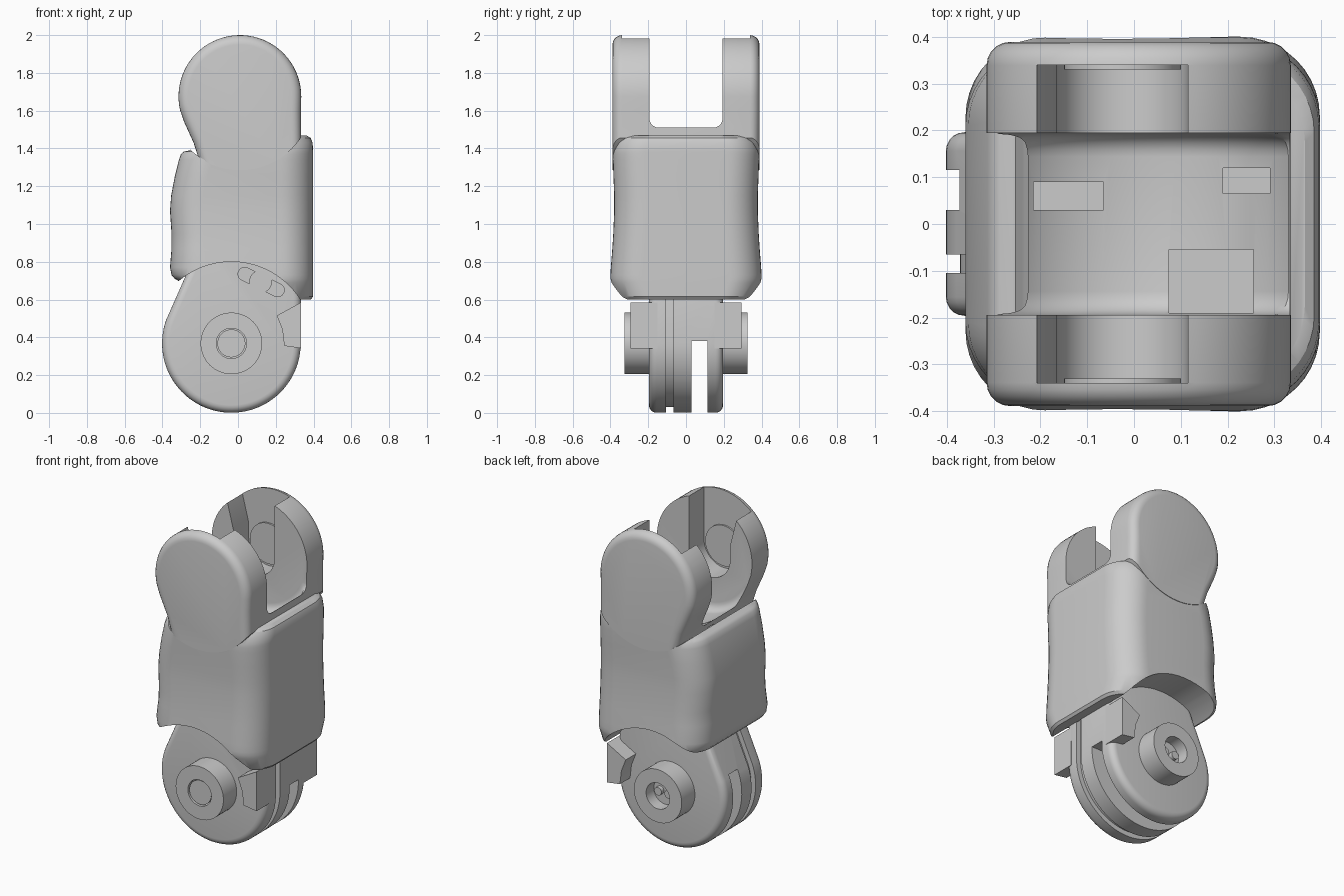
import bpy, bmesh
from math import sin, cos, radians, pi

cube = bpy.data.objects.get("Cube")
if cube:
    bpy.data.objects.remove(cube)

grey = bpy.data.materials.new("light_grey")
grey.use_nodes = True
grey.diffuse_color = (0.6, 0.6, 0.6, 1)
grey.node_tree.nodes["Principled BSDF"].inputs["Base Color"].default_value = (0.6, 0.6, 0.6, 1)

HUB = (-0.035, 0.368)   # lower joint axis (x, z)
TOP = (0.01, 1.675)     # upper joint axis (x, z)


def face_outwards(bm):
    bmesh.ops.recalc_face_normals(bm, faces=bm.faces)
    if bm.calc_volume(signed=True) < 0:
        bmesh.ops.reverse_faces(bm, faces=bm.faces)


def finish(name, bm):
    mesh = bpy.data.meshes.new(name)
    bm.to_mesh(mesh)
    bm.free()
    mesh.materials.append(grey)
    obj = bpy.data.objects.new(name, mesh)
    bpy.context.collection.objects.link(obj)
    return obj


def arc(centre, r, start, end, n=40):
    angles = [radians(start + (end - start) * i / n) for i in range(n + 1)]
    return [(centre[0] + r * cos(a), centre[1] + r * sin(a)) for a in angles]


def circle(centre, r, n=64):
    return arc(centre, r, 0, 360, n)[:-1]


def prism(name, points, y0, y1, bevel=0, caps=(0, 1)):
    """Extrude an x-z outline along y, rounding the rims of the chosen caps."""
    bm = bmesh.new()
    ends = [[bm.verts.new((x, y, z)) for x, z in points] for y in (y0, y1)]
    n = len(points)
    faces = [bm.faces.new(ends[0]), bm.faces.new(ends[1][::-1])]
    for i in range(n):
        j = (i + 1) % n
        bm.faces.new((ends[0][j], ends[0][i], ends[1][i], ends[1][j]))
    face_outwards(bm)
    if bevel:
        edges = [e for c in caps for e in faces[c].edges]
        bmesh.ops.bevel(bm, geom=edges, offset=bevel, offset_type='OFFSET', segments=5,
                        profile=0.5, affect='EDGES', clamp_overlap=False)
    return finish(name, bm)


def box(x0, x1, z0, z1):
    return [(x0, z0), (x1, z0), (x1, z1), (x0, z1)]


def boolean(obj, cutter, operation='DIFFERENCE', keep=False):
    cutter.hide_render = True
    mod = obj.modifiers.new("cut", 'BOOLEAN')
    mod.operation = operation
    mod.solver = 'EXACT'
    mod.object = cutter
    bpy.context.view_layer.objects.active = obj
    bpy.ops.object.modifier_apply(modifier=mod.name)
    if not keep:
        bpy.data.objects.remove(cutter)


# Body shell: rounded rectangles lofted upwards (z, left x, right x, half depth)
levels = [(0.60, -0.26, 0.385, 0.355), (0.615, -0.27, 0.397, 0.365), (0.69, -0.30, 0.397, 0.396),
          (0.71, -0.335, 0.397, 0.40), (0.73, -0.352, 0.397, 0.40), (0.77, -0.36, 0.397, 0.398),
          (0.87, -0.352, 0.397, 0.39), (0.95, -0.352, 0.397, 0.385), (1.07, -0.36, 0.397, 0.38),
          (1.15, -0.354, 0.397, 0.38), (1.25, -0.335, 0.397, 0.384), (1.34, -0.313, 0.397, 0.387),
          (1.37, -0.302, 0.397, 0.387), (1.383, -0.287, 0.397, 0.386), (1.389, -0.26, 0.397, 0.385),
          (1.43, -0.2, 0.395, 0.378), (1.455, -0.19, 0.385, 0.365), (1.468, -0.18, 0.365, 0.345)]
bm = bmesh.new()
rings = []
for z, left, right, depth in levels:
    outline = []
    for x, side, start in ((right, 1, 0), (left, -1, 90), (left, -1, 180), (right, 1, 270)):
        r = 0.17
        y = depth - r if start < 180 else r - depth
        outline += arc((x - side * r, y), r, start, start + 90, 10)
    rings.append([bm.verts.new((x, y, z)) for x, y in outline])
for a, b in zip(rings, rings[1:]):
    for i in range(len(a)):
        j = (i + 1) % len(a)
        bm.faces.new((a[i], a[j], b[j], b[i]))
bm.faces.new(rings[0][::-1])
bm.faces.new(rings[-1])
face_outwards(bm)
shell = finish("body_shell", bm)
boolean(shell, prism("lower_hollow", circle(HUB, 0.432), -0.6, 0.6))
boolean(shell, prism("upper_hollow", circle(TOP, 0.385), -0.6, 0.6))

# Upper fork: two lobes joined by a concave web
fork_outline = arc(TOP, 0.325, 0, 193) + [(-0.285, 1.54), (-0.235, 1.43), (-0.2, 1.32),
                                          (-0.18, 1.2), (0.333, 1.2), (0.333, 1.6)]
fork = prism("upper_fork", fork_outline, -0.389, 0.389, 0.05)
boolean(fork, prism("fork_limit", circle(TOP, 0.39), -0.6, 0.6), 'INTERSECT')
gap = arc(TOP, 0.36, -27.3, -152.7) + [(-0.6, 1.51), (-0.6, 2.2), (0.6, 2.2), (0.6, 1.51)]
boolean(fork, prism("fork_gap", gap, -0.194, 0.194, 0.05))

# Keyhole pockets on the inner lobe faces, open at the top, with a raised round pad
pocket = [(0.115, 2.1), (-0.255, 2.1), (-0.165, 1.75)] + arc((-0.025, 1.66), 0.14, 180, 360, 24)
for s in (-1, 1):
    y0, y1 = sorted((s * 0.15, s * 0.34))
    boolean(fork, prism("pocket", pocket, y0, y1))
    y0, y1 = sorted((s * 0.33, s * 0.35))
    prism("pocket_pad", circle((-0.025, 1.66), 0.125, 40), y0, y1)

# Cable openings in the web
for x0, x1, y0, y1 in ((-0.215, -0.065, 0.03, 0.09), (0.19, 0.29, 0.065, 0.12),
                       (0.075, 0.255, -0.19, -0.055)):
    hole = prism("cable_hole", box(x0, x1, 1.15, 1.6), y0, y1)
    boolean(fork, hole, keep=True)
    boolean(shell, hole)


# Lower knuckle: side slices with a narrower disc forming the groove
def knuckle_outline(inset):
    right = 0.333 - inset
    return arc(HUB, 0.367 - inset, 160, 360, 56) + [
        (right, 0.62), (right - 0.06, 0.9), (-0.2 + inset, 0.9)]


knuckle_front = prism("knuckle_front", knuckle_outline(0), -0.196, -0.105, 0.04, (0,))
knuckle_core = prism("knuckle_core", knuckle_outline(0.03), -0.11, -0.06)
knuckle_back = prism("knuckle_back", knuckle_outline(0), -0.065, 0.196, 0.04, (1,))
slot = [(-0.6, -0.1), (0.6, -0.1), (0.6, 0.38), (-0.1, 0.38), (-0.6, 0.62)]
boolean(knuckle_back, prism("deep_slot", slot, 0.03, 0.115))

# Slanted opening with a cross peg near the top of the knuckle
opening = arc((0.21, 0.65), 0.035, -116, 64, 10) + arc((0.035, 0.735), 0.035, 64, 244, 10)
boolean(knuckle_front, prism("opening", opening, -0.3, -0.13))
prism("cross_peg", circle((0.12, 0.695), 0.06, 32), -0.201, 0.19)

# Stop blocks and hub bosses on both sides
block = [(0.333, 0.342), (0.333, 0.585), (0.205, 0.515), (0.235, 0.44), (0.245, 0.355)]
for s, side in ((-1, "front"), (1, "back")):
    y0, y1 = sorted((s * 0.15, s * 0.295))
    prism(side + "_stop_block", block, y0, y1)
    y0, y1 = sorted((s * 0.15, s * 0.325))
    boss = prism(side + "_hub_boss", circle(HUB, 0.163), y0, y1)
    y0, y1 = sorted((s * 0.25, s * 0.4))
    boolean(boss, prism("bore", circle(HUB, 0.08, 40), y0, y1))
prism("hub_pin", circle(HUB, 0.074, 40), -0.318, -0.2)
for dx in (-0.035, 0.035):
    prism("hub_stud", circle((HUB[0] + dx, HUB[1]), 0.025, 20), 0.2, 0.275)

# Smooth shading with crisp edges
for obj in bpy.context.collection.objects:
    if obj.type == 'MESH' and obj.data.materials and obj.data.materials[0] == grey:
        bpy.ops.object.select_all(action='DESELECT')
        obj.select_set(True)
        bpy.context.view_layer.objects.active = obj
        bpy.ops.object.shade_smooth_by_angle(angle=pi / 6)
